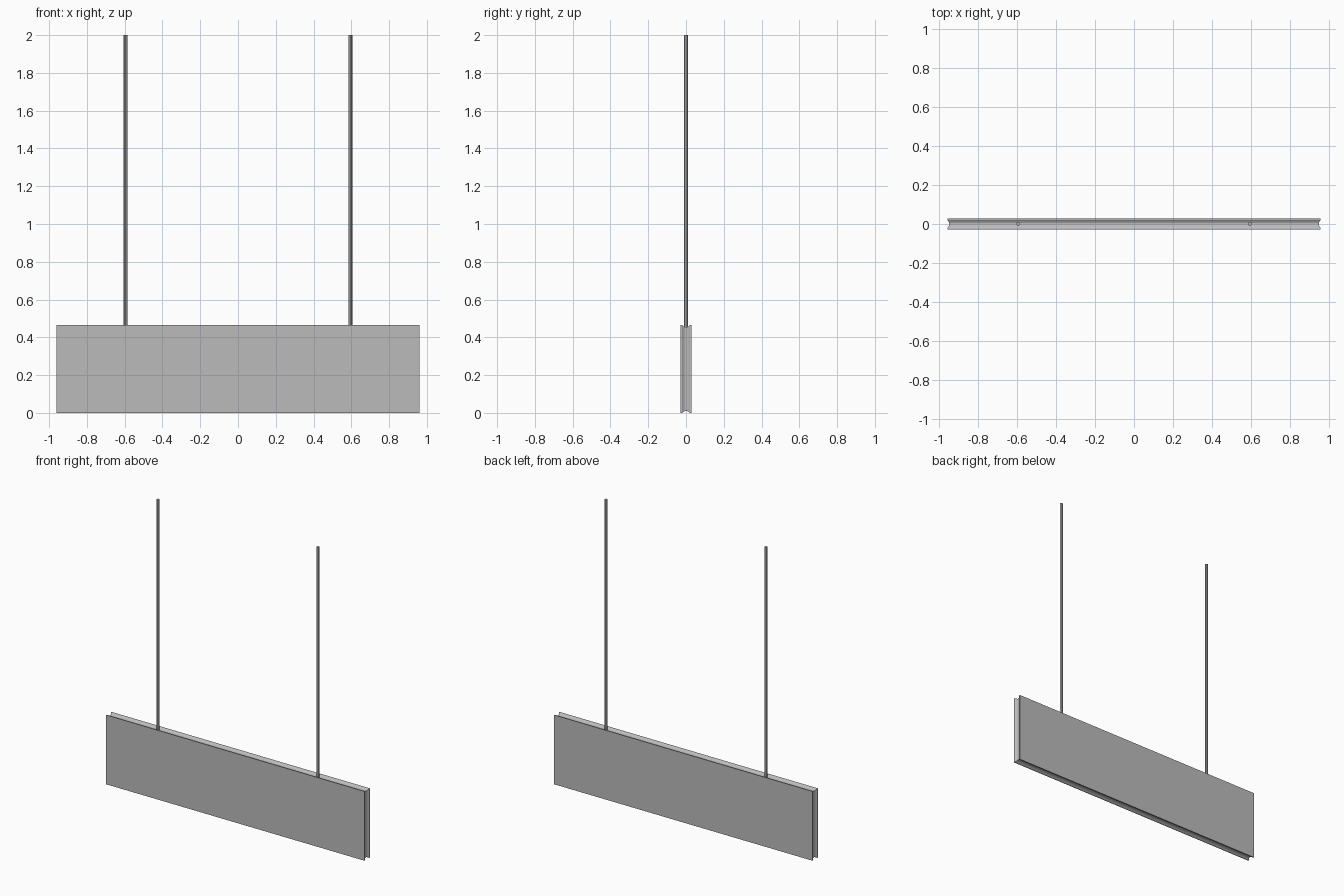
import bpy, bmesh

cube = bpy.data.objects.get("Cube")
if cube:
    bpy.data.objects.remove(cube, do_unlink=True)

# One plain grey for everything
grey = bpy.data.materials.new("metal grey")
grey.use_nodes = True
colour = (0.5, 0.5, 0.5, 1)
grey.diffuse_color = colour
grey.node_tree.nodes["Principled BSDF"].inputs["Base Color"].default_value = colour

HALF_LENGTH, HEIGHT, ROD_X = 0.96, 0.465, 0.595


def finish(name, bm):
    bmesh.ops.recalc_face_normals(bm, faces=bm.faces)
    mesh = bpy.data.meshes.new(name)
    bm.to_mesh(mesh)
    bm.free()
    mesh.materials.append(grey)
    obj = bpy.data.objects.new(name, mesh)
    bpy.context.collection.objects.link(obj)
    return obj


# Sign board: rectangular rings through the depth, with a groove around the rim
half_profile = [(0.028, 0), (0.020, 0.001), (0.012, 0.007), (0.005, 0.010)]
profile = [(-y, i) for y, i in half_profile] + [(y, i) for y, i in reversed(half_profile)]
bm = bmesh.new()
rings = []
for y, inset in profile:
    x, low, high = HALF_LENGTH - inset, inset, HEIGHT - inset
    corners = [(-x, low), (x, low), (x, high), (-x, high)]
    rings.append([bm.verts.new((cx, y, cz)) for cx, cz in corners])
for a, b in zip(rings, rings[1:]):
    for k in range(4):
        n = (k + 1) % 4
        bm.faces.new((a[k], a[n], b[n], b[k]))
bm.faces.new(rings[0])
bm.faces.new(rings[-1])
finish("sign_board", bm)

# Hanging rods, rising from the groove
for side, x in (("left", ROD_X), ("right", -ROD_X)):
    bottom, top = HEIGHT - 0.015, 2.0
    bm = bmesh.new()
    bmesh.ops.create_cone(bm, cap_ends=True, segments=8, radius1=0.01,
                          radius2=0.01, depth=top - bottom)
    bmesh.ops.translate(bm, verts=bm.verts, vec=(x, 0, (top + bottom) / 2))
    finish(side + "_hanging_rod", bm)
